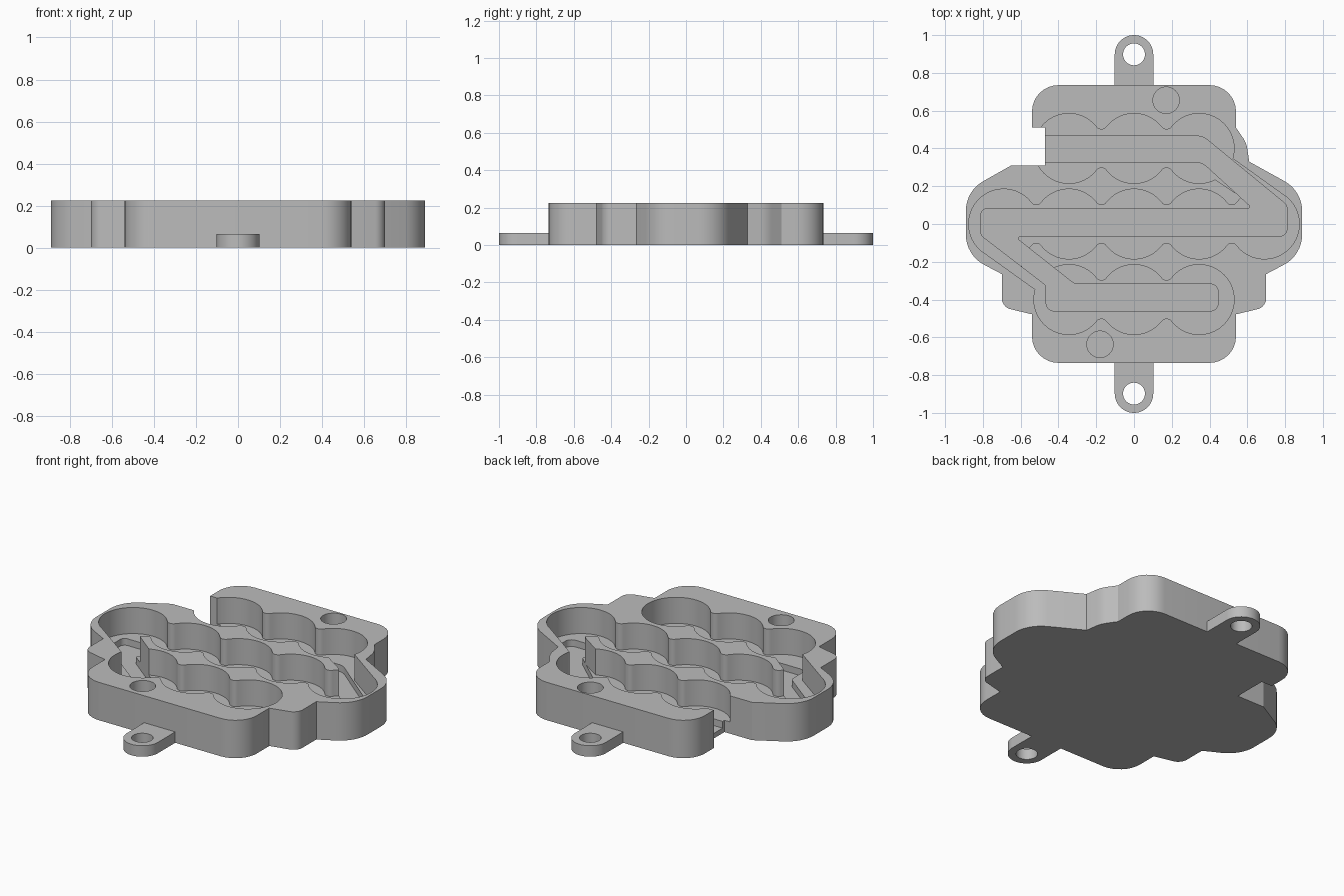
import bpy, bmesh, math
from mathutils import Vector

if "Cube" in bpy.data.objects:
    bpy.data.objects.remove(bpy.data.objects["Cube"])

HEIGHT, LEDGE, FLOOR, TAB = 0.225, 0.07, 0.03, 0.065
ABOVE = HEIGHT + 0.1
RADIUS, PITCH = 0.185, 0.345

grey = bpy.data.materials.new("plain_grey")
grey.use_nodes = True
grey.diffuse_color = (0.5, 0.5, 0.5, 1)
grey.node_tree.nodes["Principled BSDF"].inputs["Base Color"].default_value = (0.5, 0.5, 0.5, 1)


def arc(cx, cy, r, start, end, steps=16):
    """Points along an arc, angles in degrees."""
    angles = [math.radians(start + (end - start) * i / steps) for i in range(steps + 1)]
    return [(cx + r * math.cos(a), cy + r * math.sin(a)) for a in angles]


def rounded(corners, steps=8):
    """Outline with corners (x, y, radius) replaced by tangent arcs."""
    out = []
    for i, (x, y, r) in enumerate(corners):
        p = Vector((x, y))
        if r == 0:
            out.append((x, y))
            continue
        u = (Vector(corners[i - 1][:2]) - p).normalized()
        v = (Vector(corners[(i + 1) % len(corners)][:2]) - p).normalized()
        half = u.angle(v) / 2
        centre = p + (u + v).normalized() * r / math.sin(half)
        a = p + u * r / math.tan(half) - centre
        b = p + v * r / math.tan(half) - centre
        start = math.atan2(a.y, a.x)
        turn = (math.atan2(b.y, b.x) - start + math.pi) % (2 * math.pi) - math.pi
        out += arc(*centre, r, math.degrees(start), math.degrees(start + turn), steps)
    return out


def scalloped_row(count, y):
    """Row of merged circles with small fillets at the cusps."""
    fillet = 0.033
    rise = math.sqrt((RADIUS + fillet) ** 2 - (PITCH / 2) ** 2)
    tilt = math.degrees(math.atan2(rise, PITCH / 2))
    first = -(count - 1) / 2 * PITCH
    half = []
    for i in range(count):
        x = first + i * PITCH
        last = i == count - 1
        points = arc(x, 0, RADIUS, 180 if i == 0 else 180 + tilt, 360 if last else 360 - tilt, 28)
        half += points[:-1]
        if not last:
            half += arc(x + PITCH / 2, -rise, fillet, 180 - tilt, tilt, 10)[:-1]
    return [(px, py + y) for px, py in half + [(-px, -py) for px, py in half]]


def prism(name, outline, bottom, top):
    mesh = bpy.data.meshes.new(name)
    bm = bmesh.new()
    base = bm.faces.new([bm.verts.new((x, y, bottom)) for x, y in outline])
    grown = bmesh.ops.extrude_face_region(bm, geom=[base])["geom"]
    moved = [v for v in grown if isinstance(v, bmesh.types.BMVert)]
    bmesh.ops.translate(bm, verts=moved, vec=(0, 0, top - bottom))
    bmesh.ops.recalc_face_normals(bm, faces=bm.faces)
    bm.to_mesh(mesh)
    bm.free()
    mesh.materials.append(grey)
    obj = bpy.data.objects.new(name, mesh)
    bpy.context.collection.objects.link(obj)
    return obj


def cut(target, outline, bottom):
    """Subtract a prism that reaches above the part."""
    cutter = prism("cutter", outline, bottom, ABOVE)
    cutter.hide_render = True
    mod = target.modifiers.new("cut", 'BOOLEAN')
    mod.operation, mod.solver, mod.object = 'DIFFERENCE', 'EXACT', cutter
    bpy.ops.object.select_all(action='DESELECT')
    bpy.context.view_layer.objects.active = target
    target.select_set(True)
    bpy.ops.object.modifier_apply(modifier=mod.name)
    bpy.data.objects.remove(cutter)


def smooth(obj):
    bpy.ops.object.select_all(action='DESELECT')
    bpy.context.view_layer.objects.active = obj
    obj.select_set(True)
    bpy.ops.object.shade_smooth_by_angle(angle=math.radians(25))


# Main block outline, with a notch on the right rear side
lower = [(0.89, 0.175, 0.18), (0.89, -0.165, 0.18), (0.70, -0.265, 0),
         (0.70, -0.44, 0.06), (0.54, -0.478, 0), (0.54, -0.735, 0.14)]
outline = [(-0.54, 0.735, 0.14), (0.54, 0.735, 0.14), (0.54, 0.51, 0),
           (0.595, 0.43, 0.14), (0.61, 0.33, 0)]
outline += lower + [(-x, y, r) for x, y, r in reversed(lower)]
outline += [(-0.65, 0.31, 0), (-0.47, 0.31, 0), (-0.47, 0.51, 0), (-0.54, 0.51, 0)]
body = prism("body", rounded(outline), 0, HEIGHT)

# Scalloped pockets in three rows
for count, y in ((3, 0.4), (5, 0), (3, -0.4)):
    cut(body, scalloped_row(count, y), LEDGE)

# Slanted passages joining the rows
passage = [(0.40, 0.42), (0.525, 0.345), (0.79, 0.155), (0.72, 0.02), (0.56, 0.04),
           (0.575, 0.14), (0.43, 0.235), (0.36, 0.30)]
for side in (1, -1):
    cut(body, [(side * x, side * y) for x, y in passage], LEDGE)

# Deeper winding channel, open at the notch
channel = [(-0.6, 0.465, 0), (0.365, 0.465, 0.08), (0.81, 0.10, 0.04), (0.81, -0.065, 0.04),
           (-0.615, -0.065, 0.01), (-0.61, -0.085, 0), (-0.315, -0.318, 0.06),
           (0.445, -0.318, 0.04), (0.445, -0.46, 0.04), (-0.465, -0.46, 0.04),
           (-0.465, -0.325, 0.03), (-0.81, -0.06, 0.03), (-0.81, 0.08, 0.03),
           (0.615, 0.08, 0.01), (0.61, 0.10, 0), (0.36, 0.328, 0.08), (-0.6, 0.328, 0)]
cut(body, rounded(channel), FLOOR)

# Blind round holes
for x, y in ((0.17, 0.655), (-0.18, -0.637)):
    cut(body, arc(x, y, 0.07, 0, 360, 40)[:-1], LEDGE)
smooth(body)

# Mounting tabs with through holes
for name, side in (("rear_tab", 1), ("front_tab", -1)):
    shape = [(0.102, 0.735)] + arc(0, 0.898, 0.102, 0, 180, 32) + [(-0.102, 0.735)]
    tab = prism(name, [(x, side * y) for x, y in shape], 0, TAB)
    cut(tab, arc(0, side * 0.898, 0.058, 0, 360, 40)[:-1], -0.1)
    smooth(tab)
